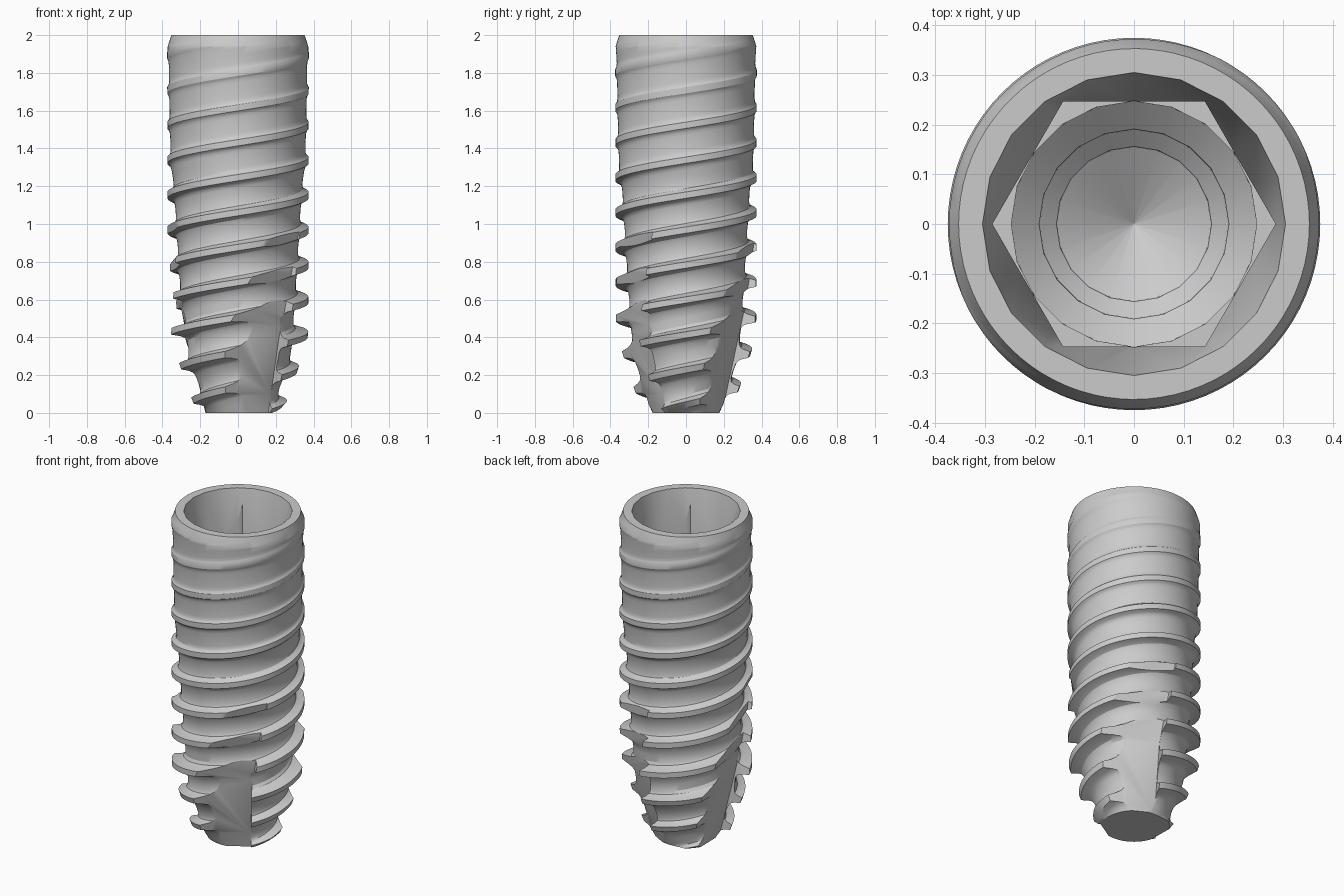
import bpy, bmesh, math
from math import cos, sin, pi, radians
from mathutils import Vector

cube = bpy.data.objects.get("Cube")
if cube:
    bpy.data.objects.remove(cube)

PITCH = 0.185            # spacing of neighbouring ridges
LEAD = 2 * PITCH         # two-start thread
START = 0.043            # height of the first ridge on the left side
N = 80                   # columns around the body
RIDGE = [(0, 0), (0.22, 0.04), (0.31, 0.18), (0.36, 0.45), (0.41, 1),
         (0.59, 1), (0.64, 0.45), (0.69, 0.18), (0.78, 0.04), (1, 0)]
ROOT = [(0, 0.175), (0.05, 0.2), (0.12, 0.215), (0.3, 0.278), (0.6, 0.3), (0.9, 0.32),
        (1.2, 0.338), (1.3, 0.353), (1.5, 0.36), (1.85, 0.366), (1.94, 0.372), (2, 0.353)]
CREST = [(0, 0.2), (0.05, 0.255), (0.23, 0.318), (0.41, 0.372), (1.94, 0.375), (2, 0.353)]

metal = bpy.data.materials.new("brushed grey metal")
metal.use_nodes = True
metal.diffuse_color = (0.6, 0.6, 0.6, 1)
metal.node_tree.nodes["Principled BSDF"].inputs["Base Color"].default_value = (0.6, 0.6, 0.6, 1)


def lerp(table, x):
    for (a, p), (b, q) in zip(table, table[1:]):
        if x <= b:
            return p + (q - p) * max(0, x - a) / (b - a)
    return table[-1][1]


def make_object(name, bm):
    bmesh.ops.recalc_face_normals(bm, faces=bm.faces)
    mesh = bpy.data.meshes.new(name)
    bm.to_mesh(mesh)
    bm.free()
    mesh.materials.append(metal)
    obj = bpy.data.objects.new(name, mesh)
    bpy.context.collection.objects.link(obj)
    return obj


def loft(name, rings):
    """Closed solid through a stack of rings with equal point counts."""
    bm = bmesh.new()
    rows = [[bm.verts.new(p) for p in ring] for ring in rings]
    for lower, upper in zip(rows, rows[1:]):
        for i in range(len(lower)):
            j = (i + 1) % len(lower)
            bm.faces.new((lower[i], lower[j], upper[j], upper[i]))
    bm.faces.new(rows[0])
    bm.faces.new(rows[-1])
    return make_object(name, bm)


def circle(r, z, sides):
    return [(r * cos(2 * pi * i / sides), r * sin(2 * pi * i / sides), z) for i in range(sides)]


# Threaded body: helical grid trimmed flat, then pushed out to the ridge profile
bm = bmesh.new()
phases = [t for t, h in RIDGE[:-1]]
P = len(phases)
heights = [START + (turn + t - 0.5) * PITCH for turn in range(-4, 15) for t in phases]
cols = [[bm.verts.new((cos(2 * pi * i / N), sin(2 * pi * i / N), h + LEAD * i / N))
         for h in heights] for i in range(N)]
for i in range(N):
    shift = 2 * P if i == N - 1 else 0
    nxt = cols[(i + 1) % N]
    for k in range(len(heights) - 1 - shift):
        a, b = cols[i][k], cols[i][k + 1]
        bm.faces.new((a, nxt[k + shift], nxt[k + 1 + shift], b))


def slice_at(z, above=False, below=False):
    bmesh.ops.bisect_plane(bm, geom=bm.verts[:] + bm.edges[:] + bm.faces[:], dist=1e-5,
                           plane_co=(0, 0, z), plane_no=(0, 0, 1),
                           clear_outer=above, clear_inner=below)


slice_at(0, below=True)
slice_at(2, above=True)
slice_at(1.94)
for v in bm.verts:
    angle = math.atan2(v.co.y, v.co.x)
    t = ((v.co.z - START - LEAD * angle / (2 * pi)) / PITCH + 0.5) % 1
    root, crest = lerp(ROOT, v.co.z), lerp(CREST, v.co.z)
    r = root + (crest - root) * lerp(RIDGE, t)
    v.co.x, v.co.y = r * cos(angle), r * sin(angle)
bmesh.ops.remove_doubles(bm, verts=bm.verts, dist=1e-5)
bmesh.ops.holes_fill(bm, edges=[e for e in bm.edges if e.is_boundary], sides=0)
body = make_object("threaded_body", bm)

# Socket: tapered mouth, screw bore and drill-point end
bore = [(0.001, 0.85), (0.155, 0.95), (0.156, 1.25), (0.19, 1.28), (0.191, 1.45),
        (0.247, 1.5), (0.248, 1.68), (0.305, 2), (0.316, 2.06)]
cutters = [loft("socket_cutter", [circle(r, z, 20) for r, z in bore]),
           loft("hex_cutter", [circle(0.285, z, 6) for z in (1.52, 2.05)])]

# Three tapering cutting flutes, each with a flat floor and one upright wall
FLUTE = [(-0.1, 0.155, -60), (0, 0.17, -59), (0.4, 0.268, -57), (0.55, 0.3, -53),
         (0.75, 0.332, -48), (0.95, 0.355, -42), (1.12, 0.4, -38)]
for n in range(3):
    rings = []
    for z, depth, deg in FLUTE:
        a = radians(deg + 120 * n)
        out, side = Vector((cos(a), sin(a), 0)), Vector((-sin(a), cos(a), 0))
        rings.append([out * d + side * s + Vector((0, 0, z))
                      for d, s in ((depth, -0.4), (depth, 0.085), (0.6, 0.1), (0.6, -0.4))])
    cutters.append(loft("flute_cutter", rings))

bpy.ops.object.select_all(action="DESELECT")
body.select_set(True)
bpy.context.view_layer.objects.active = body
for cutter in cutters:
    cutter.hide_render = True
    mod = body.modifiers.new("cut", "BOOLEAN")
    mod.operation = "DIFFERENCE"
    mod.solver = "EXACT"
    mod.object = cutter
    bpy.ops.object.modifier_apply(modifier=mod.name)
    bpy.data.objects.remove(cutter)
bpy.ops.object.shade_smooth_by_angle(angle=radians(30))
